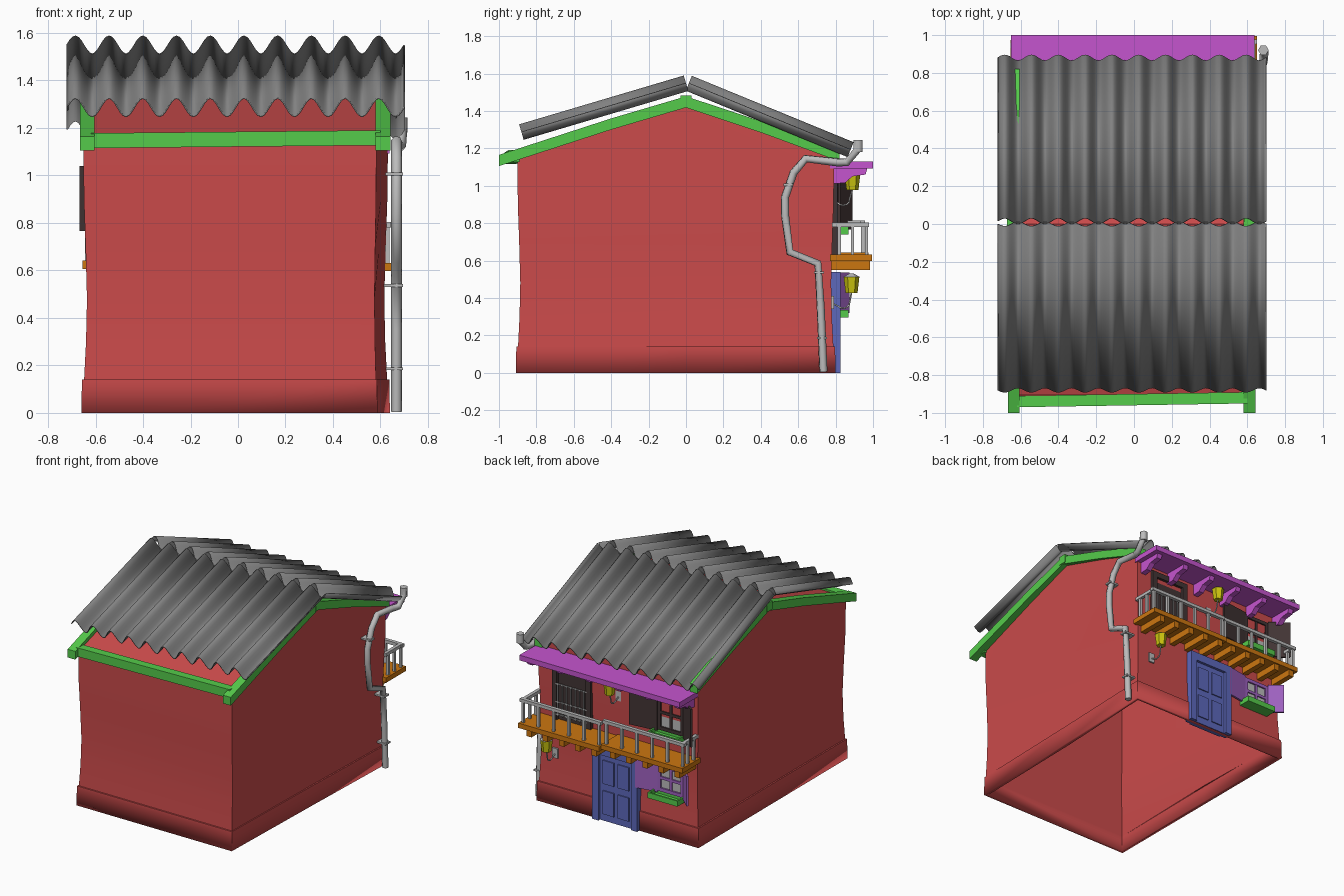
import bpy, bmesh, math
from mathutils import Vector, Matrix

if "Cube" in bpy.data.objects:
    bpy.data.objects.remove(bpy.data.objects["Cube"])


def material(name, r, g, b):
    m = bpy.data.materials.new(name)
    m.use_nodes = True
    m.diffuse_color = (r, g, b, 1)
    m.node_tree.nodes["Principled BSDF"].inputs["Base Color"].default_value = (r, g, b, 1)
    return m


RED = material("red plaster", .6, .07, .07)
ROOF = material("roof grey", .22, .22, .22)
METAL = material("light grey metal", .5, .5, .5)
GREEN = material("green paint", .09, .6, .07)
PINK = material("magenta paint", .56, .09, .62)
ORANGE = material("orange wood", .6, .18, .005)
BLUE = material("blue paint", .11, .14, .5)
BROWN = material("dark brown wood", .055, .035, .035)
YELLOW = material("yellow glass", .6, .56, .005)
LILAC = material("lilac paint", .34, .12, .52)


def make(name, bm, mat, smooth=False):
    bmesh.ops.recalc_face_normals(bm, faces=bm.faces)
    me = bpy.data.meshes.new(name)
    bm.to_mesh(me)
    bm.free()
    ob = bpy.data.objects.new(name, me)
    bpy.context.collection.objects.link(ob)
    me.materials.append(mat)
    if smooth:
        bpy.ops.object.select_all(action='DESELECT')
        ob.select_set(True)
        bpy.context.view_layer.objects.active = ob
        bpy.ops.object.shade_smooth_by_angle(angle=math.radians(35))
    return ob


def boxes(name, mat, items):
    """Joined boxes, each given as x0, x1, y0, y1, z0, z1."""
    bm = bmesh.new()
    for x0, x1, y0, y1, z0, z1 in items:
        mtx = Matrix.Translation(((x0 + x1) / 2, (y0 + y1) / 2, (z0 + z1) / 2))
        bmesh.ops.create_cube(bm, size=1, matrix=mtx @ Matrix.Diagonal((x1 - x0, y1 - y0, z1 - z0, 1)))
    return make(name, bm, mat)


def prisms(name, mat, profile, spans):
    """A (y, z) outline extruded along each x span."""
    bm = bmesh.new()
    for x0, x1 in spans:
        ends = [[bm.verts.new((x, y, z)) for y, z in profile] for x in (x0, x1)]
        bm.faces.new(ends[0])
        bm.faces.new(ends[1])
        for i in range(len(profile)):
            j = (i + 1) % len(profile)
            bm.faces.new((ends[0][i], ends[0][j], ends[1][j], ends[1][i]))
    return make(name, bm, mat)


def tube(name, mat, points, radius):
    cu = bpy.data.curves.new(name, 'CURVE')
    cu.dimensions = '3D'
    cu.bevel_depth = radius
    cu.bevel_resolution = 1
    cu.use_fill_caps = True
    sp = cu.splines.new('POLY')
    sp.points.add(len(points) - 1)
    for p, co in zip(sp.points, points):
        p.co = (*co, 1)
    cu.materials.append(mat)
    ob = bpy.data.objects.new(name, cu)
    bpy.context.collection.objects.link(ob)
    return ob


# House shell: pinched walls, plinth step and gable, open underneath
bm = bmesh.new()
rings = []
for z, inset in ((0, 0), (.14, .003), (.141, .012), (.3, .02), (.48, .024), (.7, .018), (.9, .011), (1.17, .008)):
    left, front, back = -.66 + inset, -.91 + inset, .80 - inset
    top = z > 1.1
    ring = [(left, front), (.587 - inset / 2, front), (.613 - inset, 0), (.64 - inset, back), (left, back), (left, 0)]
    rings.append([bm.verts.new((x, y, 1.45 if top and y == 0 else z)) for x, y in ring])
for a, b in zip(rings, rings[1:]):
    for i in range(6):
        j = (i + 1) % 6
        bm.faces.new((a[i], a[j], b[j], b[i]))
t = rings[-1]
bm.faces.new((t[0], t[1], t[2], t[5]))
bm.faces.new((t[5], t[2], t[3], t[4]))
walls = make("house_walls", bm, RED, True)
shell = walls.modifiers.new("thickness", 'SOLIDIFY')
shell.thickness = .03
shell.offset = -1


# Corrugated roof sheets
def sheet(name, eave, ridge):
    bm = bmesh.new()
    slope = (Vector(ridge) - Vector(eave)).normalized()
    up = Vector((-slope.y, slope.x))
    if up.y < 0:
        up.negate()
    rows = []
    for i in range(121):
        x = -.72 + 1.42 * i / 120
        wave = .04 * math.cos(math.tau * (x + .685) / .142)
        rows.append([bm.verts.new((x, *(Vector(p) + up * wave))) for p in (eave, ridge)])
    for a, b in zip(rows, rows[1:]):
        bm.faces.new((a[0], b[0], b[1], a[1]))
    ob = make(name, bm, ROOF, True)
    m = ob.modifiers.new("thickness", 'SOLIDIFY')
    m.thickness = .006
    m.offset = 0


sheet("front_roof_sheet", (-.88, 1.287), (0, 1.548))
sheet("back_roof_sheet", (.88, 1.193), (.015, 1.548))

# Green roof timbers
rafter_line = [(-1, 1.135), (-.4, 1.33), (0, 1.448), (.4, 1.315), (.82, 1.16)]
outline = [(y, z + .03) for y, z in rafter_line] + [(y, z - .03) for y, z in reversed(rafter_line)]
prisms("gable_rafters", GREEN, outline, [(-.666, -.605), (.58, .642)])
boxes("ridge_beam_ends", GREEN, [(x, x + .065, -.03, .03, 1.42, 1.482) for x in (-.672, .582)])
eave = boxes("front_eave_beam", GREEN, [(-.62, .6, -.97, -.91, 1.115, 1.178)])
for v in eave.data.vertices:
    if v.co.x > 0:
        v.co.y += .02
        v.co.z += .012

# Drainpipe with collars
pipe = [(.69, .92, 1.24), (.69, .915, 1.19), (.685, .86, 1.125), (.668, .81, 1.125), (.668, .64, 1.145),
        (.668, .575, 1.07), (.668, .53, .94), (.668, .53, .84), (.668, .555, .645), (.668, .705, .585),
        (.668, .72, .35), (.668, .735, .005)]
tube("drainpipe", METAL, pipe, .023)
tube("drainpipe_head", METAL, [(.685, .92, 1.18), (.685, .92, 1.245)], .028)
boxes("pipe_clips", METAL, [(.61, .695, y - .026, y + .026, z, z + .012)
                            for y, z in ((.727, .18), (.711, .53), (.547, 1.0))])

# Balcony in two slightly stepped halves
for side, x0, x1, dy, dz in (("left", 0, .65, 0, 0), ("right", -.655, 0, -.02, .01)):
    outer, deck = .995 + dy, .632 + dz
    floor = [(x0, x1, .77, outer, deck - .035, deck)]
    floor += [(x0 + .03 + .13 * i, x0 + .07 + .13 * i, .77, outer - .01, .55 + dz, deck - .03) for i in range(5)]
    boxes(side + "_balcony_floor", ORANGE, floor)
    y, rail = outer - .03, .79 + dz
    end = x1 - .02 if x0 == 0 else x0 + .02
    parts = [(x0, x1, y - .013, y + .013, rail - .01, rail + .013),
             (end - .012, end + .012, .78, y, rail - .01, rail + .013)]
    parts += [(x - .009, x + .009, y - .009, y + .009, deck, rail)
              for x in [x0 + .02 + .122 * i for i in range(6)]]
    parts += [(end - .009, end + .009, v - .009, v + .009, deck, rail) for v in (.82, .89)]
    boxes(side + "_balcony_railing", METAL, parts)

# Awning over the balcony with shaped brackets
boxes("awning_board", PINK, [(-.65, .637, .77, 1.0, 1.092, 1.13)])
prisms("awning_brackets", PINK, [(.77, 1.095), (.97, 1.095), (.96, 1.06), (.89, 1.05), (.85, 1.015), (.77, 1.01)],
       [(-.62 + .236 * i, -.58 + .236 * i) for i in range(6)])

# House door
boxes("door_frame", BLUE, [(.125, .175, .76, .825, 0, .53), (-.185, -.135, .76, .825, 0, .53),
                           (-.185, .175, .76, .825, .48, .54)])
boxes("door_leaf", BLUE, [(-.14, .13, .75, .806, 0, .5)] +
      [(x, x + .09, .8, .814, z, z + .17) for x in (-.11, .01) for z in (.05, .27)])

# Balcony door with an iron grille
boxes("balcony_door", BROWN, [(.2, .51, .75, .79, .63, 1.06), (.2, .24, .76, .81, .63, 1.06),
                              (.47, .51, .76, .81, .63, 1.06), (.2, .51, .76, .81, 1.02, 1.06)])
boxes("balcony_door_grille", METAL,
      [(.25 + .035 * i, .257 + .035 * i, .805, .812, .66, .9) for i in range(7)] +
      [(.23, .48, .805, .812, z, z + .008) for z in (.67, .76, .89)])


# Windows with open shutters and a planter
def window(name, mat, z0, z1, left_tip, right_tip):
    a, b = -.54, -.33
    mid, half = (a + b) / 2, (z0 + z1) / 2
    bars = [(a, a + .025, .75, .80, z0, z1), (b - .025, b, .75, .80, z0, z1), (a, b, .75, .80, z0, z0 + .025),
            (a, b, .75, .80, z1 - .025, z1), (mid - .01, mid + .01, .75, .797, z0, z1),
            (a, b, .75, .797, half - .01, half + .01)]
    boxes(name + "_window_frame", mat, bars)
    boxes(name + "_window_glass", METAL, [(a, b, .75, .788, z0, z1)])
    bm = bmesh.new()
    for hinge, tip in ((b, left_tip), (a, right_tip)):
        p, q = Vector((hinge, .795)), Vector(tip)
        d = q - p
        mtx = (Matrix.Translation(((p.x + q.x) / 2, (p.y + q.y) / 2, half))
               @ Matrix.Rotation(math.atan2(d.y, d.x), 4, 'Z')
               @ Matrix.Diagonal((d.length, .014, z1 - z0 + .02, 1)))
        bmesh.ops.create_cube(bm, size=1, matrix=mtx)
    make(name + "_window_shutters", bm, mat)
    lo, hi = z0 - .035, z0 + .005
    boxes(name + "_window_planter", GREEN,
          [(-.54, -.3, .78, .87, lo, lo + .012), (-.54, -.3, .858, .87, lo, hi), (-.54, -.3, .78, .79, lo, hi),
           (-.54, -.528, .78, .87, lo, hi), (-.312, -.3, .78, .87, lo, hi)])


window("lower", LILAC, .33, .525, (-.17, .82), (-.62, .87))
window("upper", BROWN, .775, 1.03, (-.12, .82), (-.664, .885))


# Wall lanterns on curled brackets
def lantern(name, x, y, z):
    bm = bmesh.new()
    bmesh.ops.create_cone(bm, cap_ends=True, segments=6, radius1=.032, radius2=.042, depth=.085,
                          matrix=Matrix.Translation((x, y, z)))
    make(name + "_lantern_glass", bm, YELLOW)
    bm = bmesh.new()
    bmesh.ops.create_cone(bm, cap_ends=True, segments=6, radius1=.046, radius2=.008, depth=.02,
                          matrix=Matrix.Translation((x, y, z + .052)))
    make(name + "_lantern_cap", bm, METAL)
    boxes(name + "_lantern_plate", METAL, [(x - .022, x + .022, .76, .79, z - .13, z - .06)])
    arm = [(x, .785, z - .1)]
    arm += [(x, .84 + .035 * math.cos(s), z - .095 + .03 * math.sin(s))
            for s in [math.pi * (1.2 + i / 6) for i in range(6)]]
    tube(name + "_lantern_bracket", METAL, arm + [(x, y, z - .04)], .005)


lantern("lower", .5, .885, .47)
lantern("upper", -.01, .89, 1.02)
